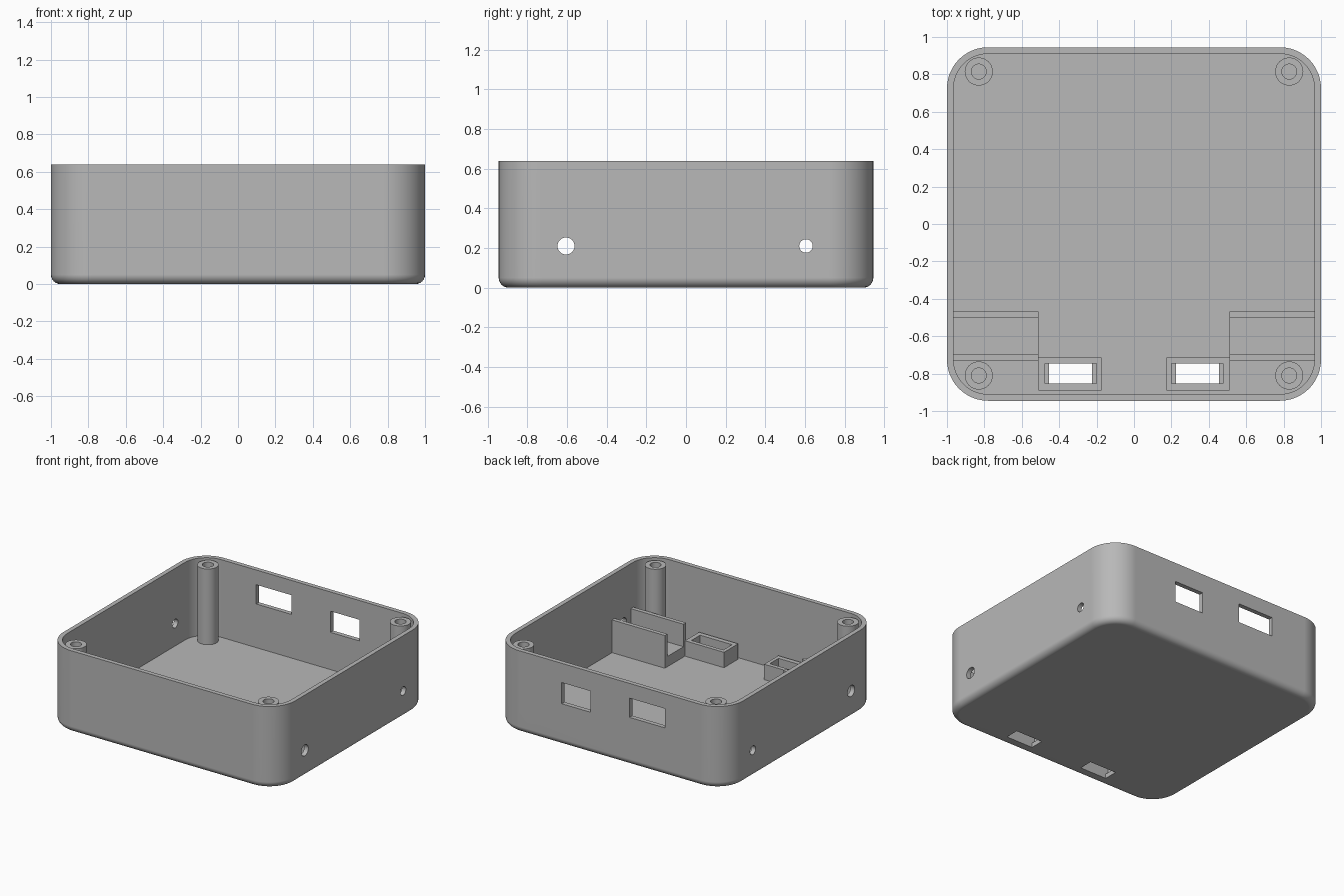
import bpy, bmesh
from math import sin, cos, pi, radians
from mathutils import Matrix, Vector

if "Cube" in bpy.data.objects:
    bpy.data.objects.remove(bpy.data.objects["Cube"])

HX, HY, HEIGHT = 1.0, 0.945, 0.64
WALL, FLOOR, CORNER, FILLET = 0.035, 0.035, 0.22, 0.05

grey = bpy.data.materials.new("plain_grey")
grey.use_nodes = True
grey.diffuse_color = (0.48, 0.48, 0.48, 1)
grey.node_tree.nodes["Principled BSDF"].inputs["Base Color"].default_value = (0.48, 0.48, 0.48, 1)


def finish(name, bm):
    bmesh.ops.recalc_face_normals(bm, faces=bm.faces)
    mesh = bpy.data.meshes.new(name)
    bm.to_mesh(mesh)
    bm.free()
    mesh.materials.append(grey)
    obj = bpy.data.objects.new(name, mesh)
    bpy.context.collection.objects.link(obj)
    return obj


def skin(bm, rings):
    """Bridge rings of equal point count with quads and cap both ends."""
    loops = [[bm.verts.new(p) for p in ring] for ring in rings]
    n = len(loops[0])
    for a, b in zip(loops, loops[1:]):
        for i in range(n):
            j = (i + 1) % n
            bm.faces.new((a[i], a[j], b[j], b[i]))
    bm.faces.new(loops[0])
    bm.faces.new(loops[-1])


def rounded_ring(inset, z, steps=12):
    r = CORNER - inset
    points = []
    for k, (sx, sy) in enumerate(((1, 1), (-1, 1), (-1, -1), (1, -1))):
        for i in range(steps + 1):
            a = pi / 2 * (k + i / steps)
            points.append((sx * (HX - CORNER) + r * cos(a), sy * (HY - CORNER) + r * sin(a), z))
    return points


def circle(x, y, r, z, n=40):
    return [(x + r * cos(2 * pi * i / n), y + r * sin(2 * pi * i / n), z) for i in range(n)]


def box(name, x, y, z):
    bm = bmesh.new()
    bmesh.ops.create_cube(bm, size=1)
    for v in bm.verts:
        v.co = Vector([(lo + hi) / 2 + c * (hi - lo) for c, (lo, hi) in zip(v.co, (x, y, z))])
    return finish(name, bm)


def side_drill(y, z, r, sign):
    bm = bmesh.new()
    place = Matrix.Translation((sign * HX, y, z)) @ Matrix.Rotation(pi / 2, 4, 'Y')
    bmesh.ops.create_cone(bm, cap_ends=True, segments=32, radius1=r, radius2=r, depth=0.2, matrix=place)
    return finish("drill", bm)


def cut(obj, cutter):
    cutter.hide_render = True
    mod = obj.modifiers.new("cut", 'BOOLEAN')
    mod.operation, mod.solver, mod.object = 'DIFFERENCE', 'EXACT', cutter
    bpy.context.view_layer.objects.active = obj
    bpy.ops.object.modifier_apply(modifier=mod.name)
    bpy.data.objects.remove(cutter)


def span(sign, a, b):
    return tuple(sorted((sign * a, sign * b)))


# Open tray with a filleted bottom edge and rounded corners
fillet = [(FILLET * (1 - sin(t)), FILLET * (1 - cos(t))) for t in (radians(15 * i) for i in range(7))]
profile = fillet + [(0, HEIGHT), (WALL, HEIGHT), (WALL, FLOOR)]
bm = bmesh.new()
skin(bm, [rounded_ring(inset, z) for inset, z in profile])
shell = finish("case_shell", bm)

# Two windows in the back wall
for x, z in (((-0.48, -0.174), (0.375, 0.525)), ((0.16, 0.41), (0.325, 0.49))):
    cut(shell, box("window_cutter", x, (HY - 0.1, HY + 0.1), z))

parts = [shell]
for sign, side in ((1, "left"), (-1, "right")):
    # Round holes through the side walls
    cut(shell, side_drill(-0.605, 0.21, 0.043, sign))
    cut(shell, side_drill(0.605, 0.21, 0.034, sign))

    # Slot through the floor with a raised frame around it
    slot_y = (-0.853, -0.746)
    cut(shell, box("slot_cutter", span(sign, 0.225, 0.455), slot_y, (-0.1, 0.1)))
    frame = box(side + "_slot_frame", span(sign, 0.173, 0.51), (-0.89, -0.715), (0.03, 0.155))
    cut(frame, box("frame_cutter", span(sign, 0.2, 0.476), slot_y, (0, 0.3)))
    parts.append(frame)

    # U-shaped holder against the side wall
    bm = bmesh.new()
    u = [(-0.73, 0.03), (-0.468, 0.03), (-0.468, 0.29), (-0.5, 0.29),
         (-0.5, 0.115), (-0.698, 0.115), (-0.698, 0.29), (-0.73, 0.29)]
    skin(bm, [[(sign * x, y, z) for y, z in u] for x in (0.51, HX - WALL + 0.005)])
    parts.append(finish(side + "_holder", bm))

    # Screw posts with blind holes
    for y, end in ((-0.81, "front"), (0.815, "back")):
        bm = bmesh.new()
        post = ((0.075, 0.03), (0.075, 0.625), (0.04, 0.625), (0.04, 0.1))
        skin(bm, [circle(sign * 0.83, y, r, z) for r, z in post])
        parts.append(finish(f"{end}_{side}_screw_post", bm))

# Smooth the round surfaces and keep the corners crisp
bpy.ops.object.select_all(action='DESELECT')
for part in parts:
    part.select_set(True)
bpy.context.view_layer.objects.active = shell
bpy.ops.object.shade_smooth_by_angle(angle=radians(30))
weighted = shell.modifiers.new("even_normals", 'WEIGHTED_NORMAL')
weighted.keep_sharp = True
